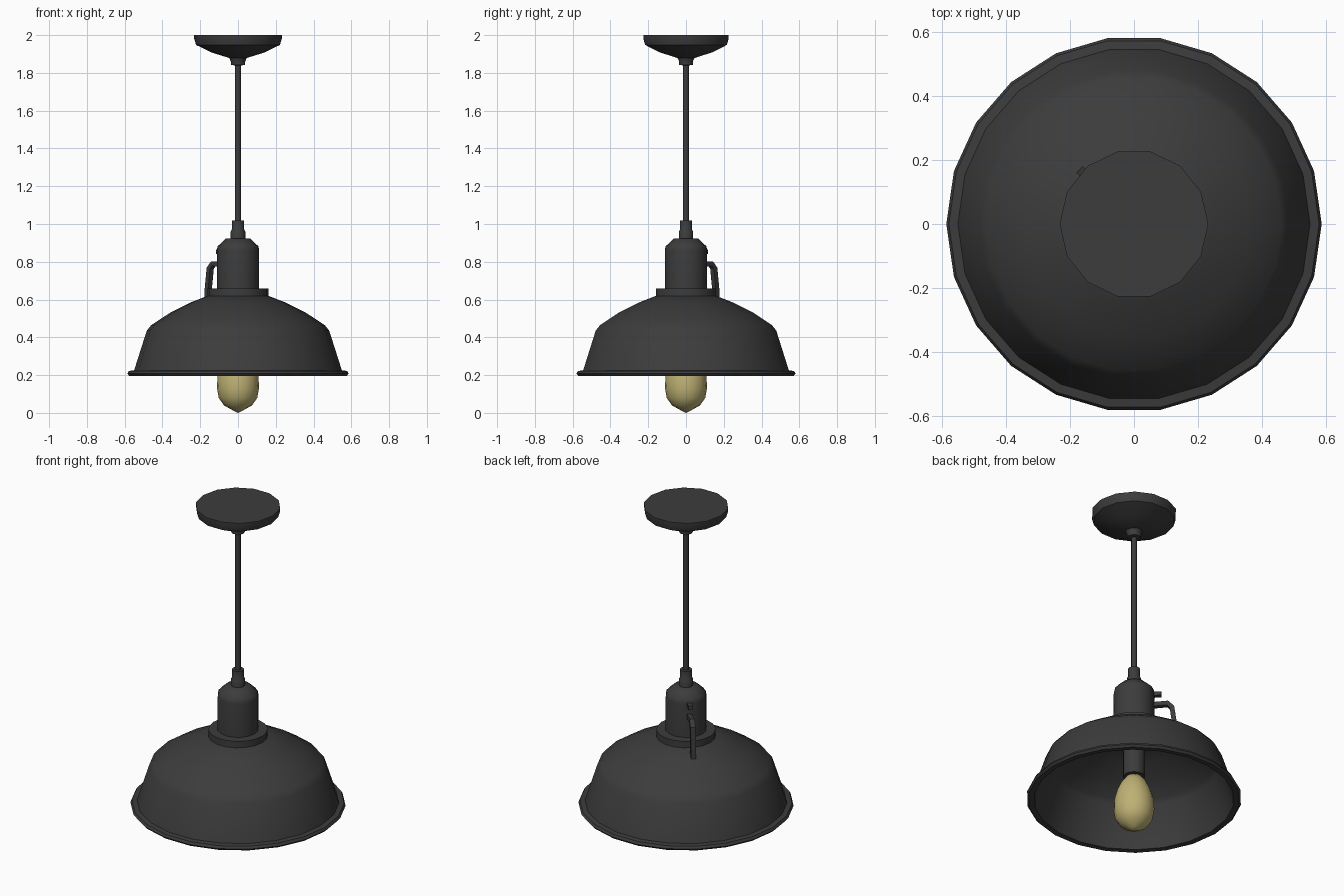
import bpy, bmesh, math
from mathutils import Vector

if "Cube" in bpy.data.objects:
    bpy.data.objects.remove(bpy.data.objects["Cube"])


def material(name, rgb):
    m = bpy.data.materials.new(name)
    m.diffuse_color = (*rgb, 1)
    m.use_nodes = True
    m.node_tree.nodes["Principled BSDF"].inputs["Base Color"].default_value = m.diffuse_color
    return m


BLACK = material("charcoal metal", (0.045, 0.045, 0.045))
GLASS = material("warm glass", (0.52, 0.44, 0.175))


def finish(name, bm, mat, angle):
    bmesh.ops.remove_doubles(bm, verts=bm.verts, dist=1e-5)
    me = bpy.data.meshes.new(name)
    bm.to_mesh(me)
    bm.free()
    me.materials.append(mat)
    ob = bpy.data.objects.new(name, me)
    bpy.context.collection.objects.link(ob)
    bpy.ops.object.select_all(action='DESELECT')
    ob.select_set(True)
    bpy.context.view_layer.objects.active = ob
    bpy.ops.object.shade_smooth_by_angle(angle=math.radians(angle))
    return ob


def lathe(name, profile, mat, sides, angle=35):
    """Revolve (radius, height) points about the z axis."""
    bm = bmesh.new()
    vs = [bm.verts.new((r, 0, z)) for r, z in profile]
    es = [bm.edges.new(p) for p in zip(vs, vs[1:])]
    bmesh.ops.spin(bm, geom=vs + es, cent=(0, 0, 0), axis=(0, 0, 1),
                   angle=math.tau, steps=sides, use_duplicate=False)
    bmesh.ops.remove_doubles(bm, verts=bm.verts, dist=1e-5)
    bmesh.ops.recalc_face_normals(bm, faces=bm.faces)
    return finish(name, bm, mat, angle)


def bar(name, path, half_width, half_depth, mat):
    """Sweep a rectangle along (radius, height) points on the back-left diagonal."""
    out = Vector((-1, 1, 0)).normalized()
    side = Vector((1, 1, 0)).normalized()
    pts = [Vector(p) for p in path]
    bm = bmesh.new()
    rings = []
    for i, p in enumerate(pts):
        t = (pts[min(i + 1, len(pts) - 1)] - pts[max(i - 1, 0)]).normalized()
        n = Vector((-t.y, t.x))
        ring = []
        for a, b in ((-1, -1), (1, -1), (1, 1), (-1, 1)):
            q = p + n * half_depth * b
            ring.append(bm.verts.new(out * q.x + side * half_width * a
                                     + Vector((0, 0, q.y))))
        rings.append(ring)
    for r, s in zip(rings, rings[1:]):
        for k in range(4):
            bm.faces.new((r[k], r[(k + 1) % 4], s[(k + 1) % 4], s[k]))
    bm.faces.new(rings[0])
    bm.faces.new(rings[-1])
    bmesh.ops.recalc_face_normals(bm, faces=bm.faces)
    return finish(name, bm, mat, 30)


# ceiling plate with its lower nipple
lathe("ceiling_canopy", [(0, 2.0), (0.232, 2.0), (0.232, 1.982), (0.222, 1.948),
                         (0.14, 1.908), (0.05, 1.88), (0, 1.88)], BLACK, 14)
lathe("canopy_nipple", [(0, 1.89), (0.048, 1.882), (0.038, 1.86), (0.038, 1.842),
                        (0, 1.838)], BLACK, 10)

# hanging rod
lathe("rod", [(0, 1.86), (0.016, 1.86), (0.016, 1.0), (0, 1.0)], BLACK, 8, 50)

# cord grip, socket housing and collar
lathe("cord_grip", [(0, 1.018), (0.033, 1.018), (0.033, 0.97), (0.039, 0.96),
                    (0.039, 0.91), (0, 0.91)], BLACK, 10, 40)
lathe("socket_housing", [(0, 0.926), (0.065, 0.922), (0.108, 0.882), (0.112, 0.86),
                         (0.112, 0.65), (0, 0.65)], BLACK, 16, 50)
lathe("collar", [(0, 0.662), (0.162, 0.658), (0.162, 0.61), (0, 0.61)], BLACK, 18)

# open shade, thin double wall with a rolled lip
lathe("shade", [(0, 0.622), (0.155, 0.622), (0.25, 0.585), (0.36, 0.53), (0.46, 0.464),
                (0.483, 0.435), (0.55, 0.225), (0.578, 0.222), (0.586, 0.208),
                (0.576, 0.196), (0.545, 0.198), (0.538, 0.22), (0.47, 0.432),
                (0.45, 0.455), (0.355, 0.517), (0.25, 0.571), (0.155, 0.608),
                (0, 0.608)], BLACK, 22, 45)

# lamp holder inside the shade, and the bulb
lathe("lamp_holder", [(0, 0.615), (0.06, 0.615), (0.06, 0.34), (0, 0.34)], BLACK, 14)
lathe("bulb", [(0, 0.008), (0.03, 0.015), (0.075, 0.04), (0.102, 0.08), (0.111, 0.13),
               (0.109, 0.19), (0.093, 0.25), (0.07, 0.30), (0.045, 0.335),
               (0, 0.345)], GLASS, 16, 80)

# bent bracket and small screw on the back-left side
bar("side_bracket", [(0.10, 0.785), (0.185, 0.79), (0.208, 0.765), (0.222, 0.66),
                     (0.228, 0.57)], 0.014, 0.013, BLACK)
bar("side_screw", [(0.10, 0.852), (0.15, 0.852)], 0.013, 0.012, BLACK)

# rest the lamp exactly on the floor
for ob in bpy.data.objects:
    if ob.name == "bulb":
        for v in ob.data.vertices:
            if v.co.z < 0.01:
                v.co.z = 0
